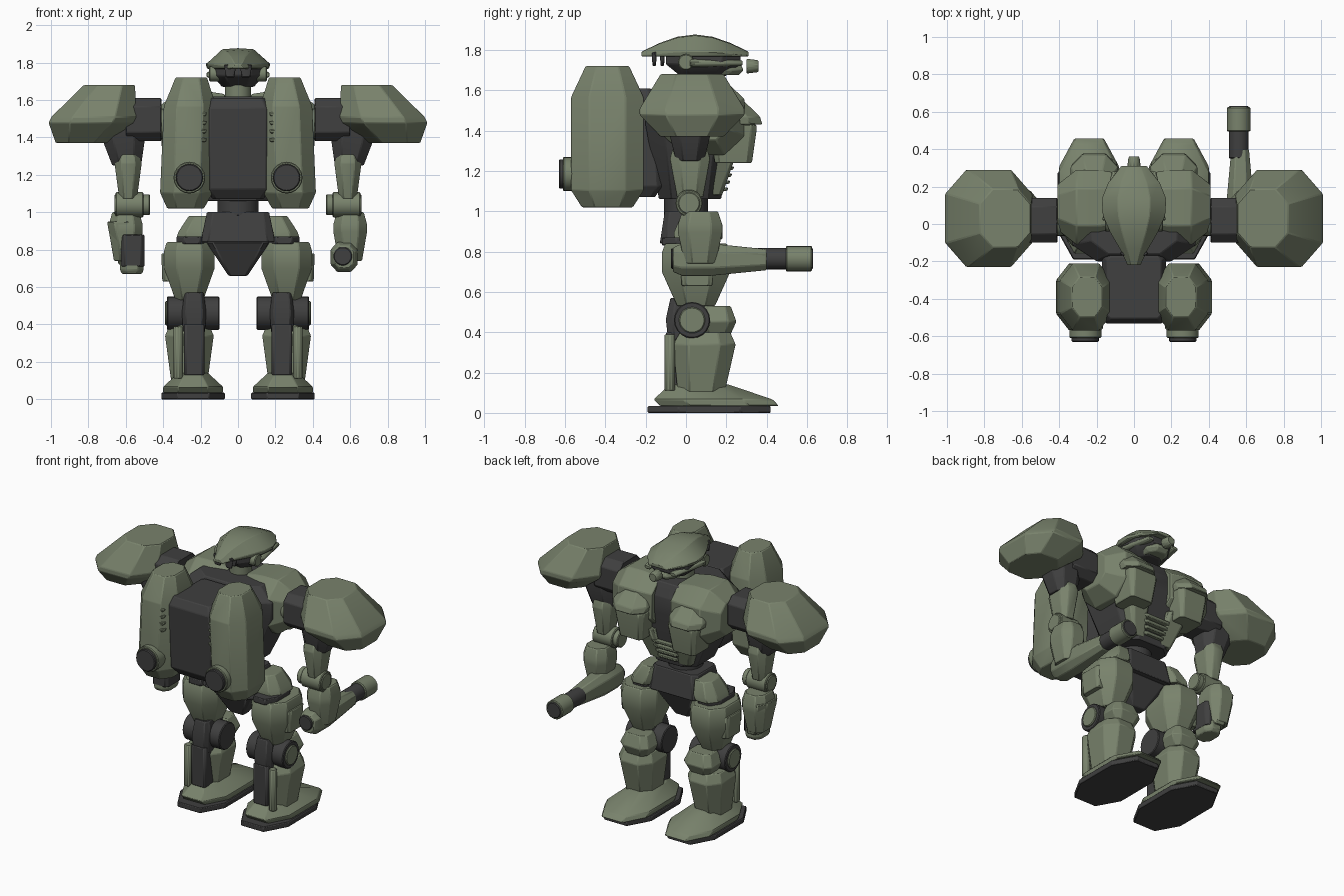
import bpy, bmesh, math

if "Cube" in bpy.data.objects:
    bpy.data.objects.remove(bpy.data.objects["Cube"])


def material(name, red, green, blue):
    mat = bpy.data.materials.new(name)
    mat.use_nodes = True
    colour = (red, green, blue, 1)
    mat.diffuse_color = colour
    mat.node_tree.nodes["Principled BSDF"].inputs["Base Color"].default_value = colour
    return mat


olive = material("olive armour", .19, .225, .15)
charcoal = material("charcoal frame", .05, .05, .05)
parts = []


def skin(name, mat, loops, mirror):
    """Join matching loops of points into a closed, lightly bevelled part."""
    bm = bmesh.new()
    rows = [[bm.verts.new(point) for point in loop] for loop in loops]
    for low, high in zip(rows, rows[1:]):
        for i in range(len(low)):
            bm.faces.new((low[i - 1], low[i], high[i], high[i - 1]))
    bm.faces.new(rows[0])
    bm.faces.new(rows[-1])
    bmesh.ops.recalc_face_normals(bm, faces=bm.faces)
    mesh = bpy.data.meshes.new(name)
    bm.to_mesh(mesh)
    bm.free()
    mesh.materials.append(mat)
    part = bpy.data.objects.new(name, mesh)
    bpy.context.collection.objects.link(part)
    bevel = part.modifiers.new("edge bevel", "BEVEL")
    bevel.width, bevel.segments = .005, 1
    bevel.limit_method, bevel.angle_limit = "ANGLE", math.radians(25)
    if mirror:
        part.modifiers.new("mirror", "MIRROR")
    parts.append(part)


def block(name, mat, x, y, z, along="z", ends=(1, 1), widest=(), lean=(0, 0),
          corner=.25, squash=1, mirror=True):
    """Chamfered box: full size at the widest stations, scaled at both ends.
    Lean shifts the section along the length; squash eases the second scaling."""
    spans = {"x": x, "y": y, "z": z}
    start, stop = spans.pop(along)
    (u_axis, u_span), (v_axis, v_span) = spans.items()
    stations = {0: ends[0]}
    stations.update({t: 1 for t in widest})
    stations.setdefault(1, ends[1])
    cut = 1 - 2 * corner
    outline = [(1, cut), (cut, 1), (-cut, 1), (-1, cut),
               (-1, -cut), (-cut, -1), (cut, -1), (1, -cut)]
    loops = []
    for t, scale in stations.items():
        scales = (scale, 1 - (1 - scale) * squash)
        mids = [sum(s) / 2 + shift * (t - .5) for s, shift in zip((u_span, v_span), lean)]
        half = [(s[1] - s[0]) / 2 * k for s, k in zip((u_span, v_span), scales)]
        loop = []
        for u, v in outline:
            at = {along: start + (stop - start) * t,
                  u_axis: mids[0] + half[0] * u, v_axis: mids[1] + half[1] * v}
            loop.append((at["x"], at["y"], at["z"]))
        loops.append(loop)
    skin(name, mat, loops, mirror)


def tube(name, mat, centre, radius, length, along="x", tip=1, mirror=True, sides=20):
    """Round part centred on a point; tip scales the far end."""
    loops = []
    for end, r in ((-length / 2, radius), (length / 2, radius * tip)):
        loop = []
        for i in range(sides):
            a = math.tau * i / sides
            u, v = r * math.cos(a), r * math.sin(a)
            offset = {"x": (end, u, v), "y": (u, end, v), "z": (u, v, end)}[along]
            loop.append([c + o for c, o in zip(centre, offset)])
        loops.append(loop)
    skin(name, mat, loops, mirror)


# Feet
block("sole", charcoal, x=(.07, .41), y=(-.19, .42), z=(0, .035))
block("foot", olive, x=(.08, .4), y=(-.18, .41), z=(.035, .14),
      ends=(1, .5), widest=(.3,), lean=(0, -.1))

# Shins
block("shin", olive, x=(.13, .39), y=(-.07, .24), z=(.1, .4),
      ends=(.75, .8), widest=(.8,), lean=(0, .02))
block("calf_plate", charcoal, x=(.18, .29), y=(-.1, 0), z=(.13, .4), corner=.1)
tube("calf_strut", olive, (.32, -.08, .25), radius=.027, length=.28, along="z", sides=10)

# Knees
tube("knee_joint", charcoal, (.24, .03, .46), radius=.09, length=.28)
tube("knee_cap_disc", olive, (.37, .03, .46), radius=.065, length=.04)
block("knee_block", charcoal, x=(.17, .3), y=(-.1, .13), z=(.36, .57),
      ends=(.9, .8), widest=(.5,), corner=.15)
block("knee_pad", olive, x=(.13, .35), y=(.06, .25), z=(.39, .53),
      ends=(.7, .7), widest=(.45,), corner=.2)

# Thighs and hips
block("thigh", olive, x=(.125, .395), y=(-.12, .22), z=(.53, .84),
      ends=(.55, .9), widest=(.55, .85))
block("thigh_pocket", olive, x=(.3, .41), y=(-.03, .14), z=(.63, .78),
      ends=(.9, 1), corner=.12)
block("hip_ring", charcoal, x=(.16, .33), y=(-.12, .16), z=(.83, .87))
block("hip_guard", olive, x=(.13, .31), y=(-.06, .18), z=(.86, .98),
      ends=(1, .7), widest=(.3,), lean=(-.04, 0))
block("pelvis", charcoal, x=(-.2, .2), y=(-.13, .16), z=(.84, 1),
      ends=(1, .83), corner=.1, mirror=False)
block("pelvis_wedge", charcoal, x=(-.17, .17), y=(-.1, .13), z=(.66, .84),
      ends=(.3, 1), corner=.1, mirror=False)
tube("waist", charcoal, (0, 0, 1.04), radius=.11, length=.12, along="z", mirror=False)

# Torso frame and rear frame
block("torso_frame", charcoal, x=(-.33, .33), y=(-.2, .24), z=(1.06, 1.62),
      ends=(.5, .7), widest=(.65, .85), squash=.6, corner=.2, mirror=False)
block("rear_frame", charcoal, x=(-.17, .17), y=(-.52, -.13), z=(1.07, 1.61),
      ends=(.8, .85), widest=(.1, .9), corner=.06, lean=(0, -.03), mirror=False)

# Chest armour
block("chest_shell", olive, x=(.07, .41), y=(-.11, .29), z=(1.28, 1.65), along="x",
      ends=(.9, .6), widest=(.35, .7))
block("upper_chest_lip", olive, x=(.085, .34), y=(.1, .355), z=(1.43, 1.56),
      ends=(.95, .6), widest=(.3,), lean=(0, -.06))
block("lower_chest_plate", olive, x=(.09, .31), y=(.12, .35), z=(1.24, 1.43),
      ends=(.8, 1), widest=(.85,), corner=.12)
block("belly_side_plate", olive, x=(.05, .21), y=(.1, .23), z=(1.08, 1.3),
      ends=(.6, 1), lean=(.05, .05), corner=.15)
for i in range(4):
    z, reach = 1.1 + i * .035, .08 + i * .01
    block(f"belly_slat_{i}", olive, x=(-reach, reach), y=(.1, .13 + reach),
          z=(z, z + .018), ends=(.9, 1), corner=.1, mirror=False)

# Back pods with thrusters and vent slats
block("back_pod", olive, x=(.125, .405), y=(-.57, -.21), z=(1.02, 1.72),
      ends=(.7, .6), widest=(.12, .78), lean=(-.03, 0))
tube("thruster_ring", olive, (.26, -.55, 1.185), radius=.085, length=.12, along="y")
tube("thruster_nozzle", charcoal, (.26, -.58, 1.185), radius=.073, length=.1, along="y")
for i in range(4):
    z = 1.375 + i * .046
    block(f"pod_vent_{i}", olive, x=(.165, .33), y=(-.57, -.5), z=(z, z + .022),
          ends=(.9, 1), corner=.1)

# Neck and head
tube("neck", olive, (0, .03, 1.63), radius=.07, length=.12, along="z", mirror=False)
block("head_core", charcoal, x=(-.14, .14), y=(-.1, .27), z=(1.67, 1.79),
      ends=(.6, 1), widest=(.5,), mirror=False)
block("jaw", olive, x=(-.085, .085), y=(.05, .285), z=(1.675, 1.725),
      ends=(.8, .9), widest=(.5,), mirror=False)
tube("ear_disc", olive, (.125, 0, 1.74), radius=.04, length=.06)
block("cheek_bar", olive, x=(.08, .15), y=(.02, .28), z=(1.715, 1.755), along="y",
      ends=(1, .7), lean=(-.04, 0))
tube("visor_lens", olive, (0, .33, 1.72), radius=.038, length=.06, along="y",
     tip=.8, mirror=False, sides=12)
for i in range(3):
    y = -.17 + i * .04
    block(f"nape_fin_{i}", charcoal, x=(.01, .075), y=(y, y + .025), z=(1.72, 1.79),
          ends=(.7, 1))

# Helmet: a domed brim whose width and height follow sine curves
dome = [(-.95, 0), (-1, .25), (-.5, .95), (0, 1), (.5, .95), (1, .25), (.95, 0)]
helmet = []
for i in range(7):
    t = i / 6
    width = .035 + .12 * math.sin(math.pi * t ** 1.3) + .035 * t
    rise = .025 + .085 * math.sin(math.pi * t)
    helmet.append([(width * a, -.22 + .53 * t, 1.767 + rise * h) for a, h in dome])
skin("helmet", olive, helmet, mirror=False)

# Shoulder joints and pads
tube("shoulder_axle", olive, (.38, .02, 1.47), radius=.085, length=.08)
block("shoulder_block", charcoal, x=(.41, .6), y=(-.1, .14), z=(1.38, 1.61), along="x",
      corner=.2)
block("upper_arm_frame", charcoal, x=(.5, .72), y=(-.08, .12), z=(1.25, 1.5),
      ends=(.7, 1), widest=(.5,), lean=(.03, 0))
block("shoulder_pad", olive, x=(.535, .99), y=(-.23, .29), z=(1.37, 1.68),
      ends=(.6, .6), widest=(.35, .45), lean=(-.15, 0))

# Upper arms, elbows and forearm guards
block("upper_arm", olive, x=(.515, .66), y=(-.08, .12), z=(1.07, 1.31),
      ends=(.65, .85), widest=(.8,))
tube("elbow_joint", olive, (.565, .015, 1.04), radius=.055, length=.19)
tube("elbow_sleeve", olive, (.58, .015, 1.04), radius=.067, length=.15)
block("forearm_guard", olive, x=(.51, .69), y=(-.04, .18), z=(.74, 1),
      ends=(.7, .8), widest=(.6, .75))

# Right forearm hangs down to a cuff
block("right_wrist_frame", charcoal, x=(-.625, -.5), y=(-.05, .11), z=(.71, .88),
      corner=.15, mirror=False)
block("right_forearm", olive, x=(-.68, -.53), y=(-.04, .17), z=(.72, .95),
      ends=(.7, 1), widest=(.8,), lean=(-.04, 0), mirror=False)
block("right_cuff", olive, x=(-.63, -.505), y=(-.05, .12), z=(.67, .74),
      ends=(.85, 1), widest=(.3,), mirror=False)

# Left forearm is a forward cannon
block("cannon_body", olive, x=(.495, .64), y=(-.065, .4), z=(.68, .84), along="y",
      ends=(.75, .65), widest=(.1, .4), mirror=False)
muzzle = (.56, .56, .765)
tube("cannon_rear_cap", charcoal, (.56, -.04, .765), radius=.05, length=.07, along="y",
     mirror=False)
tube("cannon_barrel", charcoal, (.56, .49, .765), radius=.053, length=.28, along="y",
     mirror=False)
tube("cannon_muzzle", olive, muzzle, radius=.063, length=.13, along="y", mirror=False)

# Crisp edges with soft rounds
bpy.ops.object.select_all(action="DESELECT")
for part in parts:
    part.select_set(True)
bpy.context.view_layer.objects.active = parts[0]
bpy.ops.object.shade_smooth_by_angle(angle=math.radians(28))
